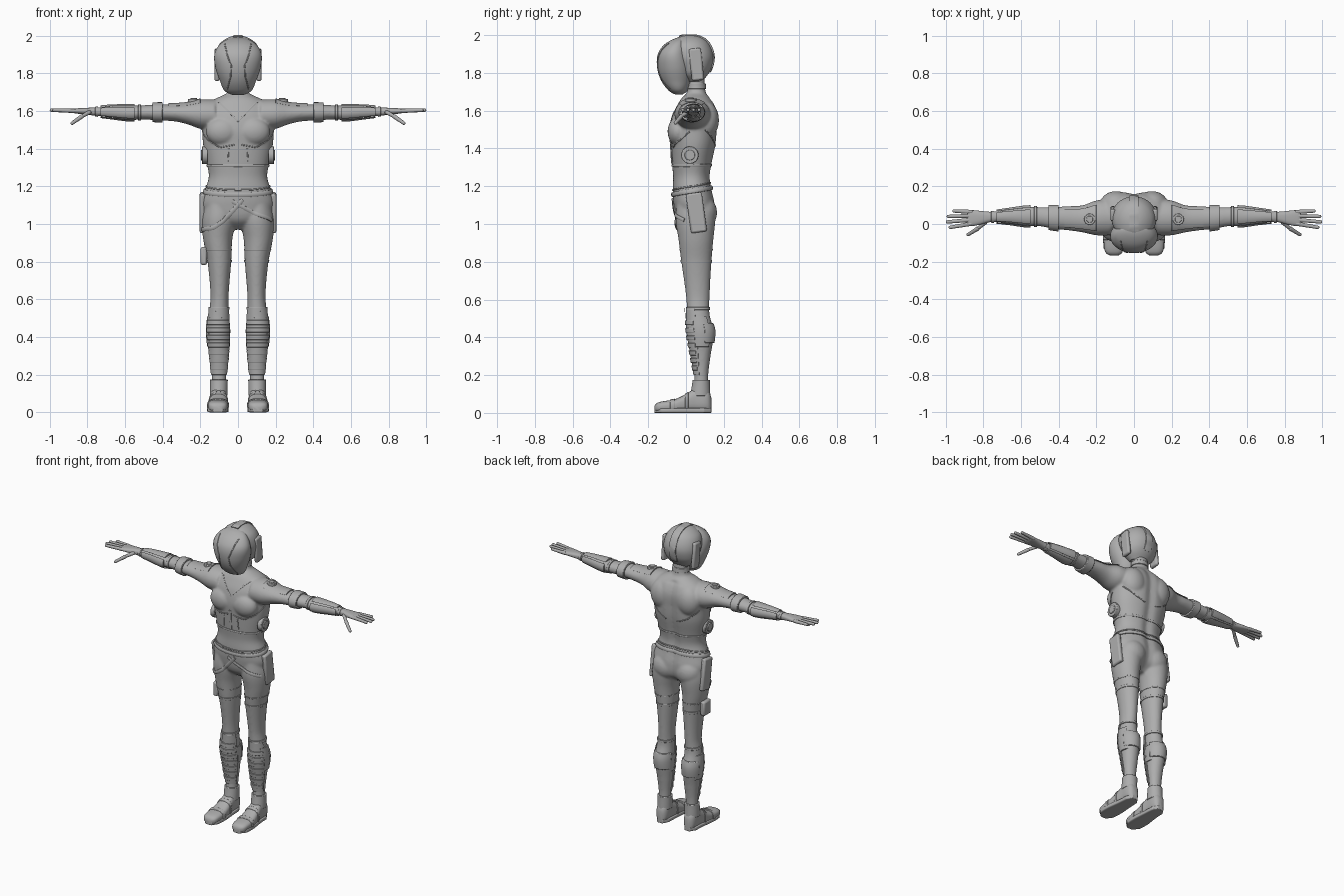
import bpy, bmesh, math
from mathutils import Vector, Matrix
from mathutils.bvhtree import BVHTree

cube = bpy.data.objects.get("Cube")
if cube:
    bpy.data.objects.remove(cube, do_unlink=True)

grey = bpy.data.materials.new("plain grey")
grey.use_nodes = True
tone = (0.42, 0.42, 0.42, 1)
grey.diffuse_color = tone
grey.node_tree.nodes["Principled BSDF"].inputs["Base Color"].default_value = tone


def station(prof, t):
    """Smoothly interpolate the four bounds of a profile at t."""
    i = max(k for k in range(len(prof) - 1) if k == 0 or prof[k][0] <= t)
    p, q = prof[i], prof[i + 1]
    before, after = prof[max(i - 1, 0)], prof[min(i + 2, len(prof) - 1)]
    span = q[0] - p[0]
    u = (t - p[0]) / span
    out = []
    for k in range(1, 5):
        m0 = (q[k] - before[k]) / (q[0] - before[0]) * span
        m1 = (after[k] - p[k]) / (after[0] - p[0]) * span
        d = q[k] - p[k]
        out.append(p[k] + u * (m0 + u * (3 * d - 2 * m0 - m1 + u * (m0 + m1 - 2 * d))))
    return out


def loft(bm, prof, t0=None, t1=None, axis="z", side=1, grow=0, arc=None, power=1, steps=30, segs=40):
    """Skin ellipse rings along an axis; an arc gives a partial plate."""
    t0 = prof[0][0] if t0 is None else t0
    t1 = prof[-1][0] if t1 is None else t1
    lo, hi = arc or (0, 360 - 360 / segs)
    rings = []
    for s in range(steps + 1):
        t = t0 + (t1 - t0) * s / steps
        a0, a1, b0, b1 = station(prof, t)
        ring = []
        for j in range(segs):
            ang = math.radians(lo + (hi - lo) * j / (segs - 1))
            c, n = math.cos(ang), math.sin(ang)
            a = (a0 + a1) / 2 + ((a1 - a0) / 2 + grow) * math.copysign(abs(c) ** power, c)
            b = (b0 + b1) / 2 + ((b1 - b0) / 2 + grow) * math.copysign(abs(n) ** power, n)
            x, y, z = {"z": (a, b, t), "x": (t, b, a), "y": (a, t, b)}[axis]
            ring.append(bm.verts.new((x * side, y, z)))
        rings.append(ring)
    for r, q in zip(rings, rings[1:]):
        for j in range(segs):
            k = (j + 1) % segs
            bm.faces.new((r[j], r[k], q[k], q[j]))
    bm.faces.new(rings[0])
    bm.faces.new(rings[-1])


def ball(bm, centre, radii):
    m = Matrix.Translation(centre) @ Matrix.Diagonal((*radii, 1))
    bmesh.ops.create_uvsphere(bm, u_segments=24, v_segments=14, radius=1, matrix=m)


def finish(bm, name, mirror=False, bevel=0):
    bmesh.ops.recalc_face_normals(bm, faces=bm.faces)
    mesh = bpy.data.meshes.new(name)
    bm.to_mesh(mesh)
    bm.free()
    mesh.materials.append(grey)
    ob = bpy.data.objects.new(name, mesh)
    bpy.context.collection.objects.link(ob)
    bpy.ops.object.select_all(action="DESELECT")
    ob.select_set(True)
    bpy.context.view_layer.objects.active = ob
    bpy.ops.object.shade_smooth_by_angle(angle=math.radians(40))
    if mirror:
        ob.modifiers.new("mirror", "MIRROR").use_axis = (True, False, False)
    if bevel:
        mod = ob.modifiers.new("bevel", "BEVEL")
        mod.width, mod.segments, mod.limit_method = bevel, 2, "ANGLE"
    return ob


def band(name, prof, t0, t1, grow, mirror=True, **kw):
    bm = bmesh.new()
    loft(bm, prof, t0, t1, grow=grow, steps=8, **kw)
    return finish(bm, name, mirror, 0.003)


def box(name, centre, size, tilt=0, mirror=True):
    bm = bmesh.new()
    m = Matrix.Translation(centre) @ Matrix.Rotation(math.radians(tilt), 4, "X") @ Matrix.Diagonal((*size, 1))
    bmesh.ops.create_cube(bm, size=1, matrix=m)
    return finish(bm, name, mirror, 0.01)


def disc(name, centre, radius, depth, turn):
    bm = bmesh.new()
    for r, d in ((radius, depth), (radius * 0.6, depth * 1.4)):
        m = Matrix.Translation(centre) @ Matrix.Rotation(math.radians(turn), 4, "Y")
        bmesh.ops.create_cone(bm, cap_ends=True, segments=28, radius1=r, radius2=r, depth=d, matrix=m)
    return finish(bm, name, True, 0.003)


def tree(ob):
    return BVHTree.FromObject(ob, bpy.context.evaluated_depsgraph_get())


def strip(name, surface, pts, width, height, closed=False, mirror=False):
    """Raised ribbon that follows a path snapped to a surface."""
    pts = [Vector(p) for p in pts]
    if closed:
        pts.append(pts[0])
    path = [p.lerp(q, k / 10) for p, q in zip(pts, pts[1:]) for k in range(10)]
    if not closed:
        path.append(pts[-1])
    hits = [surface.find_nearest(p)[:2] for p in path]
    bm, rings, n = bmesh.new(), [], len(hits)
    for i, (loc, nor) in enumerate(hits):
        ahead = hits[(i + 1) % n if closed else min(i + 1, n - 1)][0]
        back = hits[i - 1 if closed else max(i - 1, 0)][0]
        across = (ahead - back).cross(nor).normalized() * width / 2
        rings.append([bm.verts.new(loc + across * s + nor * h)
                      for s, h in ((-1, -0.006), (-1, height * 0.6), (-0.6, height),
                                   (0.6, height), (1, height * 0.6), (1, -0.006))])
    for i in range(n if closed else n - 1):
        r, q = rings[i], rings[(i + 1) % n]
        for j in range(6):
            bm.faces.new((r[j], r[j - 1], q[j - 1], q[j]))
    if not closed:
        bm.faces.new(rings[0])
        bm.faces.new(rings[-1])
    return finish(bm, name, mirror)


def hoop(z, slope=0, cx=0, rx=0.18, cy=0.04, ry=0.12):
    turns = [math.tau * k / 16 for k in range(16)]
    return [(cx + rx * math.cos(a), cy + ry * math.sin(a), z + slope * math.sin(a)) for a in turns]


# Profiles: position, then low and high bounds across the two other axes
leg = [(.08, .065, .14, .03, .12), (.2, .062, .14, .045, .118), (.3, .052, .15, .03, .13),
       (.43, .046, .164, .008, .148), (.52, .05, .155, .006, .125), (.62, .05, .146, 0, .125),
       (.8, .036, .162, -.025, .135), (.92, .03, .185, -.04, .145), (1.02, .012, .193, -.055, .155),
       (1.1, .02, .18, -.05, .15)]
arm = [(.12, 1.5, 1.66, -.06, .13), (.2, 1.505, 1.66, -.06, .125), (.27, 1.53, 1.642, -.045, .1),
       (.34, 1.545, 1.636, -.035, .095), (.43, 1.55, 1.635, -.025, .09), (.5, 1.555, 1.63, -.012, .09),
       (.57, 1.552, 1.628, -.01, .09), (.68, 1.565, 1.625, .005, .075), (.76, 1.575, 1.618, .01, .065),
       (.82, 1.582, 1.616, -.004, .07), (.87, 1.588, 1.612, -.012, .074), (.885, 1.594, 1.608, -.008, .07)]
trunk = [(z, -w, w, f, b) for z, w, f, b in (
    (.97, .05, .01, .09), (1.02, .15, -.045, .145), (1.1, .192, -.065, .155), (1.18, .175, -.07, .14),
    (1.25, .155, -.068, .13), (1.32, .165, -.074, .14), (1.42, .185, -.08, .16), (1.5, .19, -.085, .167),
    (1.58, .195, -.07, .17), (1.64, .16, -.04, .15), (1.67, .11, -.02, .125), (1.695, .058, .005, .105),
    (1.8, .05, .005, .095))]

# Body suit: overlapping forms fused into one smooth skin
bm = bmesh.new()
loft(bm, trunk, steps=70, segs=64, power=0.92)
for v in bm.verts:
    if v.co.y > 0.06 and v.co.z < 1.66:
        v.co.y -= 0.014 * math.exp(-(v.co.x / 0.03) ** 2)
for s in (-1, 1):
    loft(bm, leg, side=s, steps=60)
    loft(bm, arm, t1=.8, axis="x", side=s, steps=60)
    ball(bm, (.082 * s, -.042, 1.49), (.088, .056, .075))
    ball(bm, (.095 * s, .105, 1.55), (.085, .07, .1))
    ball(bm, (.085 * s, .085, 1.06), (.09, .08, .09))
body = finish(bm, "body_suit")
fuse = body.modifiers.new("fuse", "REMESH")
fuse.mode, fuse.voxel_size, fuse.use_smooth_shade = "VOXEL", 0.007, True
soft = body.modifiers.new("soften", "SMOOTH")
soft.factor, soft.iterations = 0.5, 8
skin = tree(body)

# Hands
bm = bmesh.new()
loft(bm, arm, .74, .885, axis="x", power=0.8)
fingers = [((.865, .001 + .021 * i, 1.6), (tip, -.018 + .029 * i, 1.604))
           for i, tip in enumerate((.975, .99, .985, .955))]
thumb = [((.79, .008, 1.592), (.83, -.025, 1.57)), ((.83, -.025, 1.57), (.88, -.056, 1.535))]
for p, q in fingers + thumb:
    p, q = Vector(p), Vector(q)
    spin = (q - p).to_track_quat("Z", "Y").to_matrix().to_4x4()
    bmesh.ops.create_cone(bm, segments=14, radius1=.0115, radius2=.009, depth=(q - p).length,
                          matrix=Matrix.Translation((p + q) / 2) @ spin)
    ball(bm, p, [.0115] * 3)
    ball(bm, q, [.009] * 3)
finish(bm, "hands", mirror=True)

# Helmet
shell = [(z, -w, w, f, b) for z, w, f, b in (
    (1.755, .06, .0, .085), (1.79, .098, -.03, .115), (1.83, .114, -.05, .137), (1.89, .12, -.08, .146),
    (1.95, .102, -.085, .125), (1.985, .062, -.05, .09), (1.999, .025, -.015, .05))]
mask = [(z, -w, w, f, b) for z, w, f, b in (
    (1.685, .03, -.055, -.02), (1.702, .068, -.088, .005), (1.76, .096, -.132, .03), (1.83, .12, -.153, .035),
    (1.9, .125, -.149, .02), (1.95, .1, -.115, .01), (1.978, .062, -.07, 0), (1.987, .03, -.045, -.01))]
bm = bmesh.new()
loft(bm, shell)
dome = finish(bm, "helmet_shell")
bm = bmesh.new()
loft(bm, mask)
visor = finish(bm, "visor")
strip("helmet_crest", tree(dome), [(0, -.04, 2), (0, .05, 2), (0, .11, 1.96), (0, .15, 1.89), (0, .13, 1.8)], .05, .005)
strip("visor_seams", tree(visor), [(.07, -.09, 1.955), (.035, -.15, 1.84), (.04, -.14, 1.78), (.06, -.09, 1.71)],
      .006, .003, mirror=True)
box("ear_plates", (.112, .055, 1.845), (.026, .065, .17), tilt=6)
band("neck_collar", trunk, 1.715, 1.745, .006, mirror=False)

# Jacket trim
strip("jacket_hem", skin, hoop(1.31, rx=.165, ry=.11), .012, .005, closed=True)
strip("neckline", skin, [(.11, -.02, 1.66), (.05, -.07, 1.6), (0, -.085, 1.545)], .008, .003, mirror=True)
strip("front_zip", skin, [(0, -.085, 1.45), (0, -.08, 1.32)], .012, .005)
strip("chest_seams", skin, [(.02, -.085, 1.42), (.1, -.08, 1.405), (.17, -.04, 1.44), (.19, .02, 1.49)],
      .007, .003, mirror=True)
strip("rib_seams", skin, [(.05, -.08, 1.4), (.055, -.08, 1.33)], .006, .003, mirror=True)
strip("back_seams", skin, [(.04, .16, 1.41), (.11, .15, 1.44), (.17, .1, 1.5)], .007, .003, mirror=True)
disc("waist_pods", (.176, .02, 1.365), .046, .03, 90)

# Shoulder and arm armour
band("shoulder_plates", arm, .2, .37, .006, axis="x", arc=(-45, 45))
disc("shoulder_studs", (.235, .025, 1.652), .03, .024, 0)
for name, a, b, g in (("elbow_cuffs", .4, .455, .011), ("forearm_cuffs", .515, .53, .005),
                      ("wrist_cuffs", .742, .758, .004)):
    band(name, arm, a, b, g, axis="x")
for name, lo in (("upper_forearm_plates", -40), ("rear_forearm_plates", 50),
                 ("lower_forearm_plates", 140), ("front_forearm_plates", 230)):
    band(name, arm, .55, .73, .009, axis="x", arc=(lo, lo + 78))

# Belts and straps
strip("waist_belt", skin, hoop(1.175, .02, ry=.11), .024, .009, closed=True)
strip("waistband", skin, hoop(1.2, .02, rx=.17, ry=.1), .008, .004, closed=True)
strip("right_hip_strap", skin, [(-.19, .02, .97), (-.13, -.05, .98), (-.07, -.06, 1.02), (.025, -.07, 1.13)], .022, .008)
strip("left_hip_strap", skin, [(-.03, -.07, 1.12), (.08, -.065, 1.06), (.18, -.01, 1.02)], .02, .007)
box("hip_holsters", (.188, .055, 1.06), (.03, .085, .21), tilt=8)
box("thigh_pouch", (-.182, .05, .83), (.034, .075, .095), mirror=False)
band("thigh_straps", leg, .795, .81, .003)
band("upper_thigh_straps", leg, .86, .868, .002)

# Shin armour
band("shin_guards", leg, .2, .55, .006, arc=(195, 345))
for k in range(7):
    band("shin_rib_%d" % k, leg, .225 + .04 * k, .25 + .04 * k, .011, arc=(205, 335))
band("knee_bars", leg, .5, .555, .012, arc=(255, 285))
band("outer_shin_plates", leg, .35, .51, .007, arc=(-40, 40))
band("inner_shin_plates", leg, .35, .46, .005, arc=(150, 210))
band("calf_pads", leg, .37, .475, .008, arc=(15, 165))
band("knee_straps", leg, .545, .56, .005)

# Boots
boot = [(-.168, .085, .125, .012, .036), (-.158, .067, .146, .006, .05), (-.13, .056, .158, .004, .06),
        (-.06, .052, .16, .004, .072), (0, .056, .152, .004, .1), (.05, .06, .146, .004, .13),
        (.1, .062, .144, .004, .13), (.125, .072, .134, .004, .11), (.134, .085, .12, .008, .08)]
sole = [(t, a, b, .003, .024) for t, a, b, _, _ in boot]
bm = bmesh.new()
loft(bm, boot, axis="y", power=0.75)
finish(bm, "boots", mirror=True)
band("soles", sole, -.168, .134, .003, axis="y", power=0.4)
band("toe_straps", boot, -.085, -.06, .004, axis="y", power=0.75)
band("instep_straps", boot, -.005, .012, .004, axis="y", power=0.75)
band("ankle_cuffs", leg, .09, .175, .009)
